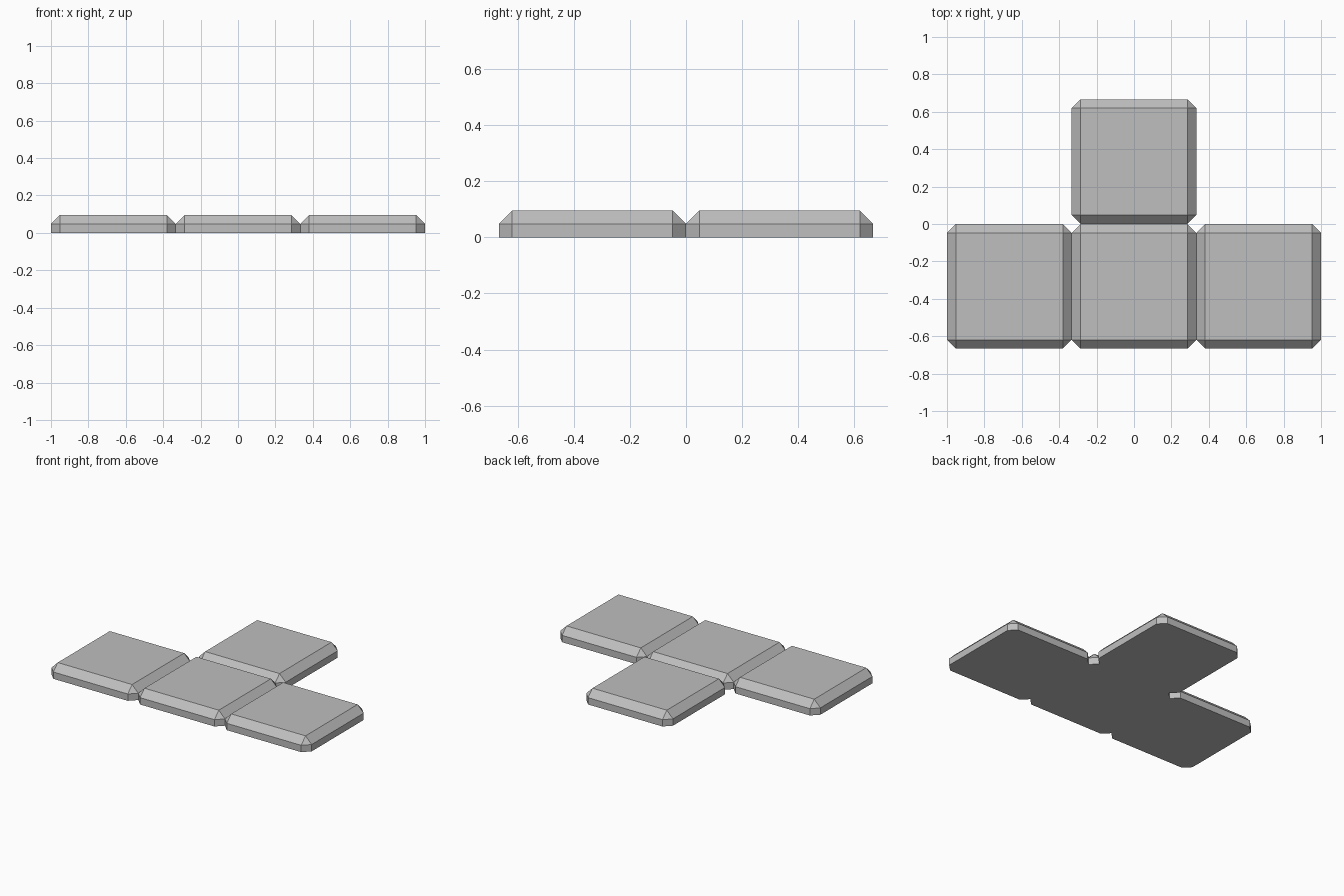
import bpy
import bmesh
import math
from mathutils import Vector

cube = bpy.data.objects.get("Cube")
if cube:
    bpy.data.objects.remove(cube, do_unlink=True)

SIZE = 2 / 3          # side of one square tile
HALF = SIZE / 2
BEVEL = 0.0475        # chamfer width
HEIGHT = 0.095
HOLE_RADIUS = 0.095
HOLE_DEPTH = 0.05
SEGMENTS = 32

stone = bpy.data.materials.new("light_grey")
stone.use_nodes = True
colour = (0.52, 0.52, 0.52, 1)
stone.diffuse_color = colour
stone.node_tree.nodes["Principled BSDF"].inputs["Base Color"].default_value = colour


def ring(bm, points, z, centre):
    return [bm.verts.new((centre.x + x, centre.y + y, z)) for x, y in points]


def join_rings(bm, low, high):
    n = len(low)
    return [bm.faces.new((low[i], low[(i + 1) % n], high[(i + 1) % n], high[i]))
            for i in range(n)]


def loop_edges(bm, verts):
    return [bm.edges.get((v, verts[i - 1])) for i, v in enumerate(verts)]


def add_tile(bm, centre):
    # Outline with cut corners, and the smaller square on top
    inner = HALF - BEVEL
    corners = [(1, 1), (-1, 1), (-1, -1), (1, -1)]
    outline = []
    for sx, sy in corners:
        pair = [(sx * HALF, sy * inner), (sx * inner, sy * HALF)]
        outline += pair if sx * sy > 0 else pair[::-1]
    base = ring(bm, outline, 0, centre)
    rim = ring(bm, outline, HEIGHT - BEVEL, centre)
    top = ring(bm, [(sx * inner, sy * inner) for sx, sy in corners], HEIGHT, centre)
    faces = join_rings(bm, base, rim)
    faces.append(bm.faces.new(top))

    # Sloped edges and triangular corners
    for i in range(4):
        a, b, c = rim[2 * i], rim[2 * i + 1], rim[(2 * i + 2) % 8]
        faces.append(bm.faces.new((a, b, top[i])))
        faces.append(bm.faces.new((b, c, top[(i + 1) % 4], top[i])))

    # Blind round socket underneath
    circle = [(HOLE_RADIUS * math.cos(math.tau * i / SEGMENTS),
               HOLE_RADIUS * math.sin(math.tau * i / SEGMENTS)) for i in range(SEGMENTS)]
    mouth = ring(bm, circle, 0, centre)
    roof = ring(bm, circle, HOLE_DEPTH, centre)
    faces += join_rings(bm, mouth, roof)
    faces.append(bm.faces.new(roof))
    faces += bmesh.ops.bridge_loops(
        bm, edges=loop_edges(bm, base) + loop_edges(bm, mouth))["faces"]
    bmesh.ops.recalc_face_normals(bm, faces=faces)


# Three tiles in a row and one behind the middle
bm = bmesh.new()
for x, y in [(-SIZE, -HALF), (0, -HALF), (SIZE, -HALF), (0, HALF)]:
    add_tile(bm, Vector((x, y, 0)))

# Open the walls where tiles touch, then weld the seams
by_centre = {}
for face in bm.faces:
    key = tuple(round(c, 3) + 0.0 for c in face.calc_center_median())
    by_centre.setdefault(key, []).append(face)
shared = [f for group in by_centre.values() if len(group) > 1 for f in group]
bmesh.ops.delete(bm, geom=shared, context="FACES")
bmesh.ops.remove_doubles(bm, verts=bm.verts, dist=0.0005)

mesh = bpy.data.meshes.new("joined_tiles")
bm.to_mesh(mesh)
bm.free()
mesh.materials.append(stone)
tiles = bpy.data.objects.new("joined_tiles", mesh)
bpy.context.collection.objects.link(tiles)

# Round sockets look smooth, chamfers stay sharp
bpy.ops.object.select_all(action="DESELECT")
tiles.select_set(True)
bpy.context.view_layer.objects.active = tiles
bpy.ops.object.shade_smooth_by_angle(angle=math.radians(25))
